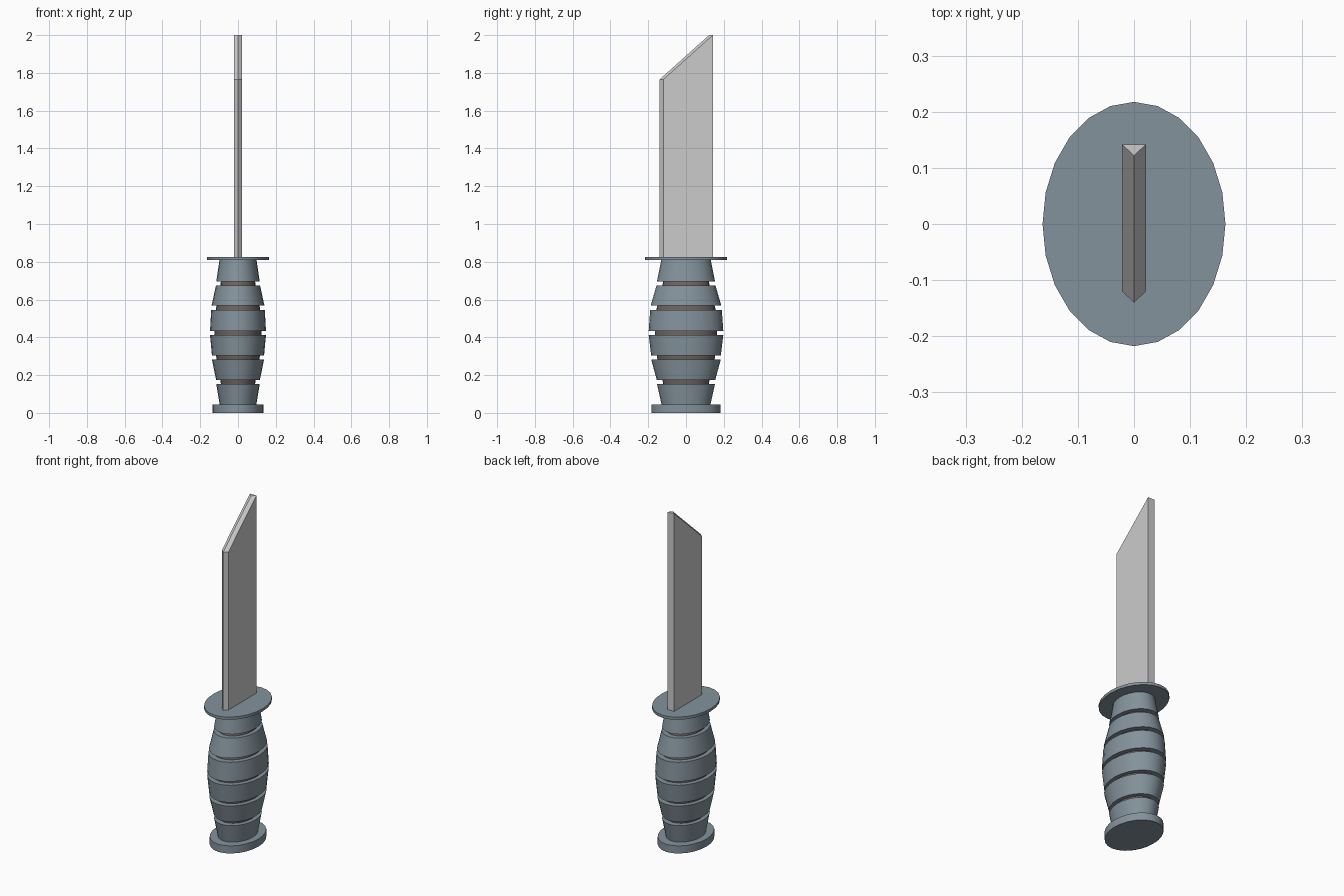
import bpy, bmesh
from math import sin, cos, pi, radians

if "Cube" in bpy.data.objects:
    bpy.data.objects.remove(bpy.data.objects["Cube"])

SIDES = 24
RATIO = 1.335  # oval depth relative to width


def material(name, rgb):
    m = bpy.data.materials.new(name)
    m.diffuse_color = (*rgb, 1)
    m.use_nodes = True
    m.node_tree.nodes["Principled BSDF"].inputs["Base Color"].default_value = m.diffuse_color
    return m


def finish(name, bm, mat=None, smooth=False):
    bmesh.ops.recalc_face_normals(bm, faces=bm.faces)
    me = bpy.data.meshes.new(name)
    bm.to_mesh(me)
    bm.free()
    ob = bpy.data.objects.new(name, me)
    bpy.context.collection.objects.link(ob)
    if mat:
        me.materials.append(mat)
    if smooth:
        bpy.ops.object.select_all(action='DESELECT')
        ob.select_set(True)
        bpy.context.view_layer.objects.active = ob
        bpy.ops.object.shade_smooth_by_angle(angle=radians(30))
    return ob


def oval_loft(name, profile, mat):
    """Closed oval solid from (half width, z) pairs."""
    bm = bmesh.new()
    rings = [[bm.verts.new((r * cos(2 * pi * i / SIDES),
                            r * RATIO * sin(2 * pi * i / SIDES), z))
              for i in range(SIDES)] for r, z in profile]
    for a, b in zip(rings, rings[1:]):
        for i in range(SIDES):
            j = (i + 1) % SIDES
            bm.faces.new((a[i], a[j], b[j], b[i]))
    bm.faces.new(rings[0])
    bm.faces.new(rings[-1])
    return finish(name, bm, mat, True)


grip_mat = material("slate_grip", (0.23, 0.29, 0.33))
core_mat = material("dark_core", (0.16, 0.13, 0.12))

# Pommel and guard
oval_loft("pommel", [(0.136, 0), (0.136, 0.045)], grip_mat)
oval_loft("guard", [(0.163, 0.81), (0.163, 0.826)], grip_mat)

# Grip bands: bottom half width, top half width, bottom z, top z
bands = [(0.097, 0.115, 0.045, 0.153), (0.116, 0.138, 0.175, 0.283),
         (0.138, 0.148, 0.304, 0.412), (0.148, 0.142, 0.434, 0.545),
         (0.140, 0.117, 0.568, 0.674), (0.115, 0.098, 0.696, 0.81)]
for n, (r0, r1, z0, z1) in enumerate(bands, 1):
    oval_loft(f"grip_band_{n}", [(r0, z0), (r1, z1)], grip_mat)

# Recessed core seen in the grooves
oval_loft("grip_core", [(0.075, 0.05), (0.092, 0.164), (0.115, 0.293), (0.124, 0.423),
                        (0.116, 0.556), (0.092, 0.685), (0.075, 0.805)], core_mat)

# Blade: bevelled cutting edge that runs on up the slanted tip, flat spine
edge = [(-0.14, 0.815), (-0.14, 1.765), (0.122, 2.0)]
flat = [(-0.12, 0.815), (-0.12, 1.765), (0.142, 2.0), (0.142, 0.815)]
bm = bmesh.new()
mid = [bm.verts.new((0, y, z)) for y, z in edge]
sides = [[bm.verts.new((s * 0.0215, y, z)) for y, z in flat] for s in (-1, 1)]
for v in sides:
    bm.faces.new(v)
    for i in range(2):
        bm.faces.new((mid[i], mid[i + 1], v[i + 1], v[i]))
l, r = sides
bm.faces.new((l[2], r[2], r[3], l[3]))          # spine
bm.faces.new((mid[2], r[2], l[2]))              # flat tip
bm.faces.new((mid[0], r[0], r[3], l[3], l[0]))  # base
finish("blade", bm)
